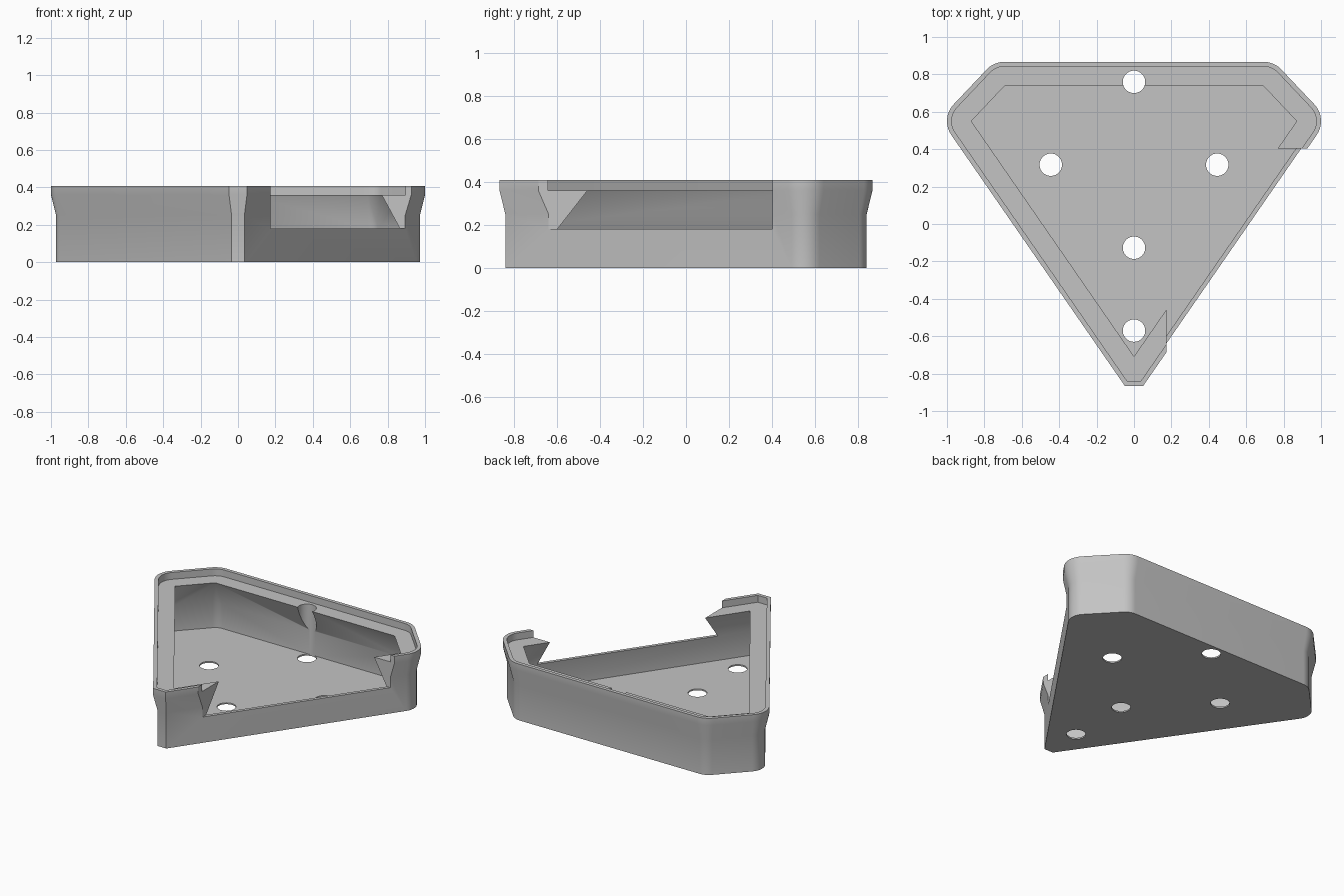
import bpy, bmesh, math
from mathutils import Vector

cube = bpy.data.objects.get("Cube")
if cube:
    bpy.data.objects.remove(cube, do_unlink=True)

grey = bpy.data.materials.new("plain grey")
grey.use_nodes = True
colour = (0.55, 0.55, 0.55, 1)
grey.diffuse_color = colour
grey.node_tree.nodes["Principled BSDF"].inputs["Base Color"].default_value = colour

# Corners of the lip opening; every other outline is an offset of it
SIDE, BACK, TIP = Vector((0.87, 0.55)), Vector((0.693, 0.737)), Vector((0, -0.708))
along = (SIDE - TIP).normalized()
normal = Vector((along.y, -along.x))
chamfer = BACK - SIDE
a_wall = math.atan2(normal.y, normal.x)
a_chamfer = math.atan2(-chamfer.x, chamfer.y)


def outline(d, steps=10):
    """Shield outline offset by d, with round shoulders and a blunt nose."""
    start = TIP + normal * d
    y = -0.737 - d
    x = start.x + (y - start.y) * along.x / along.y
    if x < 0.002:
        x = 0.0005
        y = start.y + (x - start.x) * along.y / along.x
    half = [Vector((x, y))]
    for centre, a, b in ((SIDE, a_wall, a_chamfer), (BACK, a_chamfer, math.pi / 2)):
        for i in range(steps + 1):
            t = a + (b - a) * i / steps
            half.append(centre + d * Vector((math.cos(t), math.sin(t))))
    return half + [Vector((-p.x, p.y)) for p in reversed(half)]


def make_object(name, bm):
    bmesh.ops.recalc_face_normals(bm, faces=bm.faces)
    mesh = bpy.data.meshes.new(name)
    bm.to_mesh(mesh)
    bm.free()
    obj = bpy.data.objects.new(name, mesh)
    bpy.context.collection.objects.link(obj)
    return obj


# Tray: flared outside, stepped rim, undercut lip, thin wall and thin floor
profile = [(0.103, 0), (0.103, 0.25), (0.13, 0.36), (0.13, 0.408),
           (0.105, 0.408), (0.105, 0.36), (0, 0.36), (0.08, 0.18), (0.08, 0.01)]
bm = bmesh.new()
rings = [[bm.verts.new((p.x, p.y, z)) for p in outline(d)] for d, z in profile]
for low, high in zip(rings, rings[1:]):
    for i in range(len(low)):
        j = (i + 1) % len(low)
        bm.faces.new((low[i], low[j], high[j], high[i]))
bm.faces.new(rings[0])
bm.faces.new(rings[-1])
bmesh.ops.remove_doubles(bm, verts=bm.verts, dist=0.0001)
tray = make_object("tray", bm)
tray.data.materials.append(grey)

# Cutter for the open side
bm = bmesh.new()
bmesh.ops.create_cube(bm, size=1)
for v in bm.verts:
    v.co = (1.2 if v.co.x > 0 else 0.173,
            0.403 if v.co.y > 0 else -1.2,
            0.6 if v.co.z > 0 else 0.18)
cutters = [make_object("side_opening_cutter", bm)]

# Cutters for the screw holes
for x, y in ((0, 0.76), (-0.445, 0.317), (0.445, 0.317), (0, -0.127), (0, -0.57)):
    bm = bmesh.new()
    bmesh.ops.create_cone(bm, cap_ends=True, segments=40, radius1=0.06, radius2=0.06, depth=2)
    bmesh.ops.translate(bm, verts=bm.verts, vec=(x, y, 0))
    cutters.append(make_object("screw_hole_cutter", bm))

bpy.ops.object.select_all(action='DESELECT')
bpy.context.view_layer.objects.active = tray
tray.select_set(True)
for cutter in cutters:
    cutter.hide_render = True
    mod = tray.modifiers.new("cut", 'BOOLEAN')
    mod.operation = 'DIFFERENCE'
    mod.solver = 'EXACT'
    mod.object = cutter
    bpy.ops.object.modifier_apply(modifier=mod.name)
    bpy.data.objects.remove(cutter, do_unlink=True)

bpy.ops.object.shade_smooth_by_angle(angle=math.radians(30))
